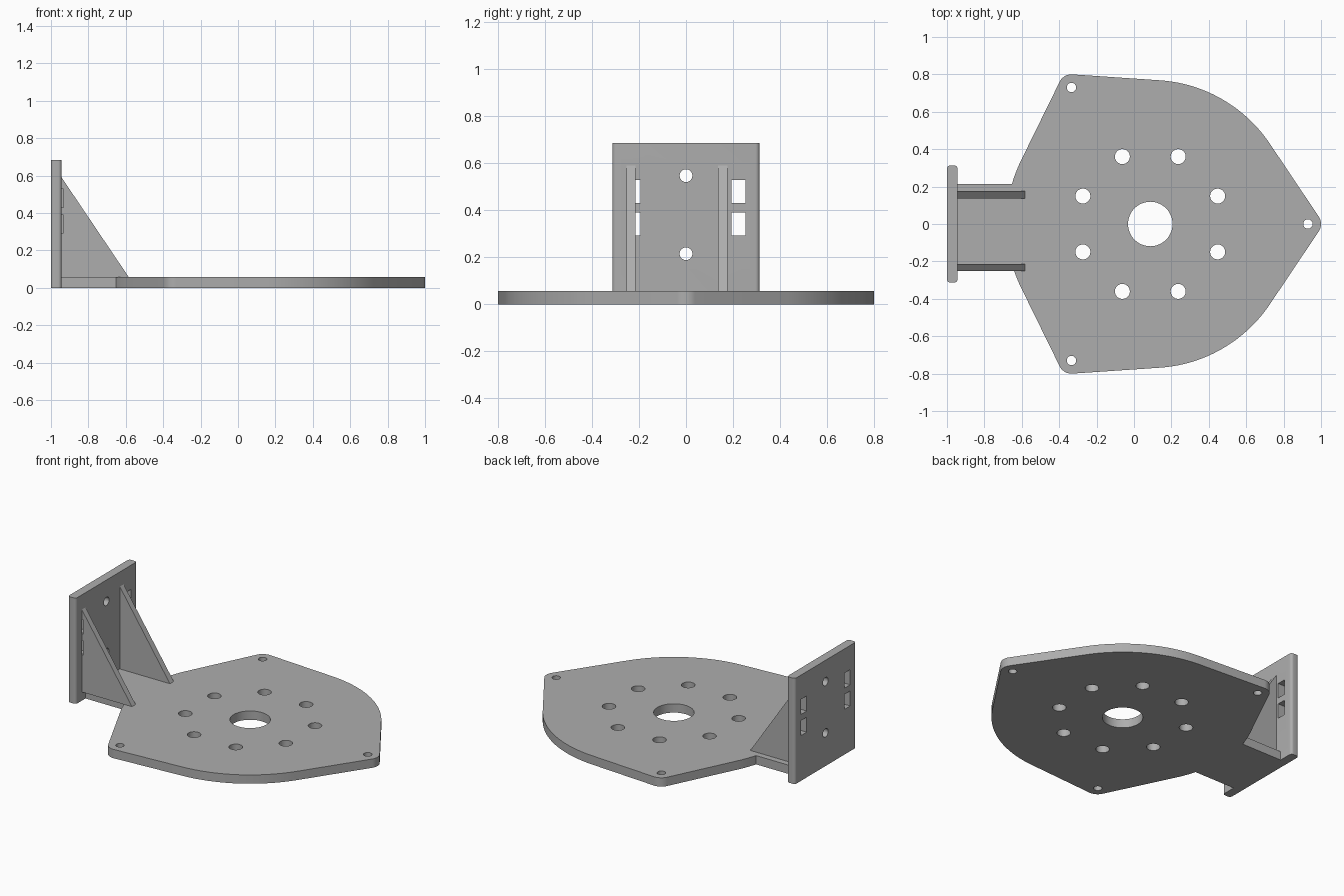
import bpy, bmesh
from math import sin, cos, acos, asin, degrees, radians
from mathutils import Matrix

cube = bpy.data.objects.get("Cube")
if cube:
    bpy.data.objects.remove(cube, do_unlink=True)

grey = bpy.data.materials.new("plain grey")
grey.use_nodes = True
colour = (0.42, 0.42, 0.42, 1)
grey.diffuse_color = colour
grey.node_tree.nodes["Principled BSDF"].inputs["Base Color"].default_value = colour

CX = 0.087                    # axis of the round plate
R, TIP_R, TIP_D = 0.77, 0.07, 0.843
THICK = 0.057
NECK = 0.215                  # half width of the neck
WALL_X = -0.943               # inner face of the upright wall

# Plane axes: XY extrudes along z, XZ along y, YZ along x
AXES = {
    "XY": lambda u, v, w: (u, v, w),
    "XZ": lambda u, v, w: (u, w, v),
    "YZ": lambda u, v, w: (w, u, v),
}


def arc(cx, cy, r, start, end, steps=24):
    angles = [radians(start + (end - start) * i / steps) for i in range(steps + 1)]
    return [(cx + r * cos(a), cy + r * sin(a)) for a in angles]


def circle(cx, cy, r):
    return arc(cx, cy, r, 0, 360, 48)[:-1]


def box(u0, u1, v0, v1):
    return [(u0, v0), (u1, v0), (u1, v1), (u0, v1)]


def prism(bm, outline, plane, low, high):
    """Extrude a closed outline between two levels."""
    place = AXES[plane]
    bottom = [bm.verts.new(place(u, v, low)) for u, v in outline]
    top = [bm.verts.new(place(u, v, high)) for u, v in outline]
    faces = [bm.faces.new(bottom), bm.faces.new(top)]
    for i in range(len(outline)):
        j = (i + 1) % len(outline)
        faces.append(bm.faces.new((bottom[i], bottom[j], top[j], top[i])))
    bmesh.ops.recalc_face_normals(bm, faces=faces)


def make(name, outlines, plane, low, high):
    bm = bmesh.new()
    for outline in outlines:
        prism(bm, outline, plane, low, high)
    mesh = bpy.data.meshes.new(name)
    bm.to_mesh(mesh)
    bm.free()
    mesh.materials.append(grey)
    obj = bpy.data.objects.new(name, mesh)
    bpy.context.collection.objects.link(obj)
    return obj


def cut(obj, cutter):
    cutter.hide_render = True
    mod = obj.modifiers.new("holes", "BOOLEAN")
    mod.operation = "DIFFERENCE"
    mod.solver = "EXACT"
    mod.object = cutter
    activate(obj)
    bpy.ops.object.modifier_apply(modifier=mod.name)


def activate(obj):
    bpy.ops.object.select_all(action="DESELECT")
    obj.select_set(True)
    bpy.context.view_layer.objects.active = obj


# Base plate: tangent hull of a disc and three small tips, with a neck on one side
spread = degrees(acos((R - TIP_R) / TIP_D))
neck_angle = degrees(asin(NECK / R))
tips = [(CX + TIP_D * cos(radians(a)), TIP_D * sin(radians(a))) for a in (0, 120, 240)]
outline = []
for k, (tx, ty) in enumerate(tips):
    a = 120 * k
    outline += arc(tx, ty, TIP_R, a - spread, a + spread, 12)
    if k == 1:
        outline += arc(CX, 0, R, a + spread, 180 - neck_angle, 6)
        outline += [(WALL_X - 0.01, NECK), (WALL_X - 0.01, -NECK)]
        outline += arc(CX, 0, R, 180 + neck_angle, a + 120 - spread, 6)
    else:
        outline += arc(CX, 0, R, a + spread, a + 120 - spread)
plate = make("base_plate", [outline], "XY", 0, THICK)

# Centre bore, ring of eight holes and a hole in each tip
holes = [circle(CX, 0, 0.119)]
for k in range(8):
    a = radians(22.5 + 45 * k)
    holes.append(circle(CX + 0.39 * cos(a), 0.39 * sin(a), 0.04))
holes += [circle(x, y, 0.025) for x, y in tips]
plate_cutter = make("plate_hole_cutter", holes, "XY", -0.1, 0.2)
cut(plate, plate_cutter)

# Upright wall with rounded vertical edges
W, r = 0.313, 0.018
corners = [(WALL_X - r, W - r, 0), (-1 + r, W - r, 90),
           (-1 + r, -W + r, 180), (WALL_X - r, -W + r, 270)]
rounded = [p for x, y, a in corners for p in arc(x, y, r, a, a + 90, 8)]
wall = make("upright_wall", [rounded], "XY", 0, 0.685)

# Triangular gussets, offset to one side of the neck
profile = [(WALL_X - 0.005, THICK - 0.001), (-0.583, THICK - 0.001),
           (WALL_X, 0.59), (WALL_X - 0.005, 0.59)]
gussets = [make("gusset_left", [profile], "XZ", 0.137, 0.176),
           make("gusset_right", [profile], "XZ", -0.252, -0.214)]

# Bolt holes and strap slots, which nick the gusset next to them
openings = [circle(0, z, 0.027) for z in (0.215, 0.547)]
for side in (-1, 1):
    for z0, z1 in ((0.293, 0.39), (0.43, 0.528)):
        openings.append(box(*sorted((side * 0.193, side * 0.252)), z0, z1))
wall_cutter = make("wall_opening_cutter", openings, "YZ", -1.1, WALL_X + 0.009)
cut(wall, wall_cutter)
cut(gussets[1], wall_cutter)

for cutter in (plate_cutter, wall_cutter):
    bpy.data.objects.remove(cutter, do_unlink=True)

for obj in [plate, wall] + gussets:
    activate(obj)
    bpy.ops.object.shade_smooth_by_angle(angle=radians(30))
